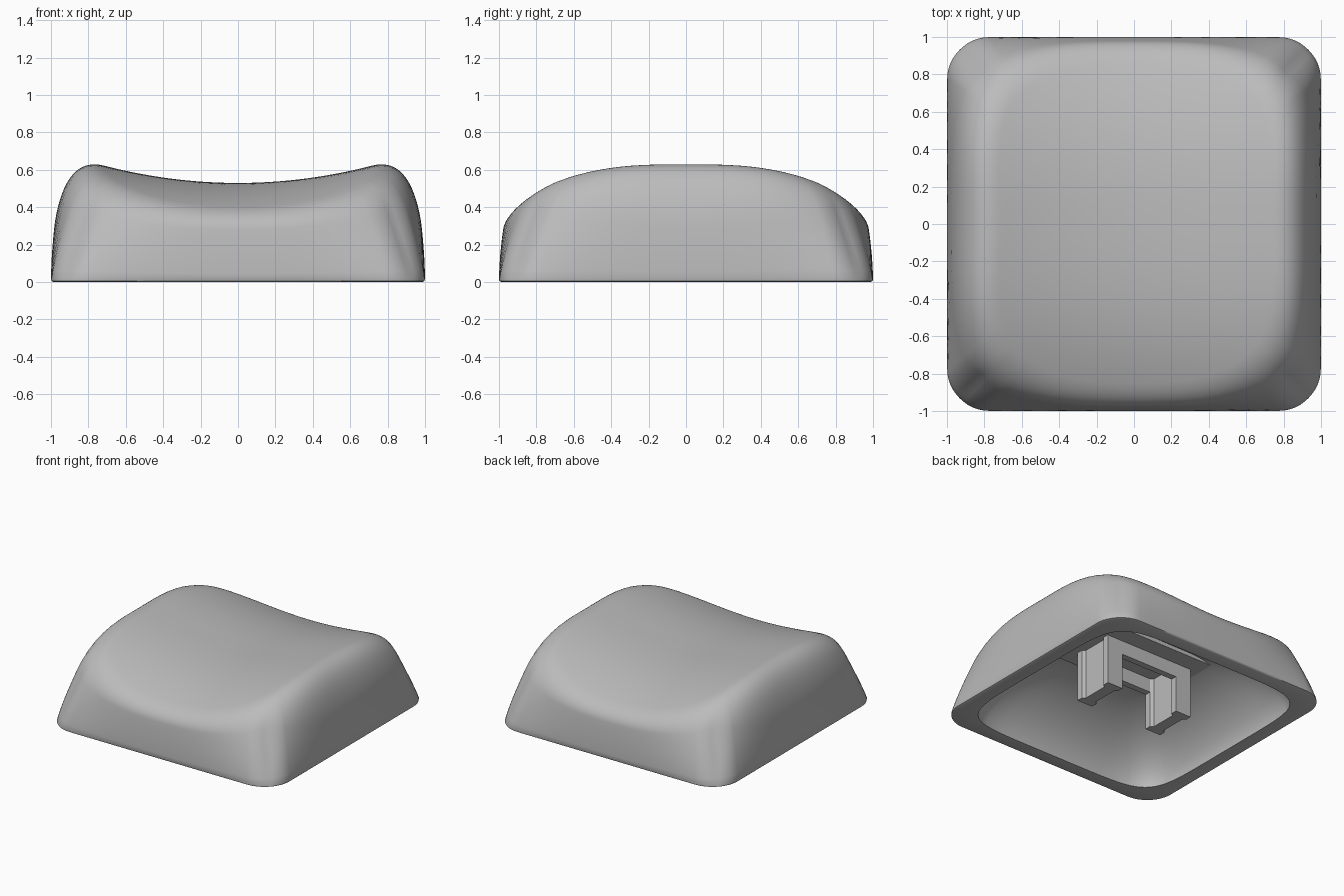
import bpy
import bmesh
import math

cube = bpy.data.objects.get("Cube")
if cube:
    bpy.data.objects.remove(cube, do_unlink=True)

grey = bpy.data.materials.new("plain_grey")
grey.use_nodes = True
grey.diffuse_color = (0.5, 0.5, 0.5, 1)
grey.node_tree.nodes["Principled BSDF"].inputs["Base Color"].default_value = (0.5, 0.5, 0.5, 1)


def finish(name, bm, smooth=False):
    bmesh.ops.recalc_face_normals(bm, faces=bm.faces)
    mesh = bpy.data.meshes.new(name)
    bm.to_mesh(mesh)
    bm.free()
    mesh.materials.append(grey)
    obj = bpy.data.objects.new(name, mesh)
    bpy.context.collection.objects.link(obj)
    if smooth:
        bpy.ops.object.select_all(action="DESELECT")
        bpy.context.view_layer.objects.active = obj
        obj.select_set(True)
        bpy.ops.object.shade_smooth_by_angle(angle=math.radians(40))
    return obj


def rounded_rect(hx, hy, radius, arc_steps, edge_steps):
    """Counter-clockwise outline with evenly divided straight edges."""
    corners = []
    for k, (sx, sy) in enumerate([(1, 1), (-1, 1), (-1, -1), (1, -1)]):
        arc = []
        for i in range(arc_steps + 1):
            a = math.pi / 2 * (k + i / arc_steps)
            arc.append((sx * (hx - radius) + radius * math.cos(a),
                        sy * (hy - radius) + radius * math.sin(a)))
        corners.append(arc)
    pts = []
    for k, arc in enumerate(corners):
        pts += arc
        (x0, y0), (x1, y1) = arc[-1], corners[(k + 1) % 4][0]
        for i in range(1, edge_steps):
            t = i / edge_steps
            pts.append((x0 + (x1 - x0) * t, y0 + (y1 - y0) * t))
    return pts


def on_oval(p, a, b, n):
    """Project a point along its direction onto a squarish oval."""
    k = ((abs(p[0]) / a) ** n + (abs(p[1]) / b) ** n) ** (-1 / n)
    return p[0] * k, p[1] * k


def dish(x, y):
    return 0.53 + 0.18 * x * x - 0.19 * abs(y) ** 2.5


def cap_section(bx, by):
    """Points from the base edge up the wall, round the rim and in over the dish."""
    rx, ry = on_oval((bx, by), 0.92, 0.965, 3.2)
    sideways = bx * bx / (bx * bx + by * by)
    small, large = sorted((abs(bx), abs(by)))
    corner = (small / large) ** 2
    bulge = 1.8 - 0.75 * corner
    start = 0.78 - 0.3 * sideways + 0.1 * corner
    inner = 0.88 - 0.1 * sideways + 0.03 * corner

    # The rim corner lies on the tangent of the dish
    z_in = dish(rx * inner, ry * inner)
    slope = (z_in - dish(rx * (inner - 0.01), ry * (inner - 0.01))) / 0.01
    rim = (rx, ry, z_in + slope * (1 - inner))

    pts = []
    for i in range(9):
        s = 0.03 + (start - 0.03) * i / 8
        f = s ** bulge
        pts.append((bx + (rx - bx) * f, by + (ry - by) * f, rim[2] * s))
    wall, top = pts[-1], (rx * inner, ry * inner, z_in)
    for i in range(1, 17):
        t = i / 16
        pts.append(tuple((1 - t) ** 2 * p + 2 * t * (1 - t) * q + t * t * r
                         for p, q, r in zip(wall, rim, top)))
    for i in range(1, 18):
        r = inner * (1 - i / 18)
        pts.append((rx * r, ry * r, dish(rx * r, ry * r)))
    return pts


def prism(name, outline, z0, z1):
    bm = bmesh.new()
    low = bm.faces.new([bm.verts.new((x, y, z0)) for x, y in outline])
    top = bmesh.ops.extrude_face_region(bm, geom=[low])["geom"]
    for v in top:
        if isinstance(v, bmesh.types.BMVert):
            v.co.z = z1
    return finish(name, bm)


# Cap shell: rings run from the inner ceiling, round the lip, up the wall to the dish
base = rounded_rect(1, 1, 0.22, 12, 16)
opening = [on_oval(p, 0.885, 0.885, 6.5) for p in base]
rings = []

# Hollow inside
steps = 16
for i in range(steps + 1):
    a = math.pi / 2 * (1 - i / steps)
    k = 0.35 + 0.65 * max(0, math.cos(a)) ** 1.2
    rings.append([(x * k, y * k, 0.43 * math.sin(a) ** 1.2) for x, y in opening])

# Lip and softened bottom edge
rings.append([(x * 0.985, y * 0.985, 0) for x, y in base])
rings.append([(x * 0.996, y * 0.996, 0.005) for x, y in base])

# Outer wall, rounded rim and dished top
rings += zip(*[cap_section(x, y) for x, y in base])

bm = bmesh.new()
loops = [[bm.verts.new(p) for p in ring] for ring in rings]
count = len(base)
for lower, upper in zip(loops, loops[1:]):
    for i in range(count):
        j = (i + 1) % count
        bm.faces.new((lower[i], lower[j], upper[j], upper[i]))
bm.faces.new(loops[0])
crown = bm.verts.new((0, 0, dish(0, 0)))
for i in range(count):
    bm.faces.new((loops[-1][i], loops[-1][(i + 1) % count], crown))
finish("cap_shell", bm, smooth=True)

# Pad on the ceiling that carries the stem
prism("stem_pad", rounded_rect(0.55, 0.31, 0.08, 5, 1), 0.4, 0.43)

# Two grooved prongs
quarter = [(0.068, 0.17), (0.068, 0.12), (0.045, 0.105)]
half = quarter + [(x, -y) for x, y in reversed(quarter)]
section = half + [(-x, -y) for x, y in half]
for side, name in ((1, "left_prong"), (-1, "right_prong")):
    prism(name, [(x + side * 0.32, y) for x, y in section], 0.005, 0.42)

# Rails joining the prongs
for side, name in ((1, "back_rail"), (-1, "front_rail")):
    outline = rounded_rect(0.27, 0.025, 0.003, 1, 1)
    prism(name, [(x, y + side * 0.145) for x, y in outline], 0.29, 0.42)
